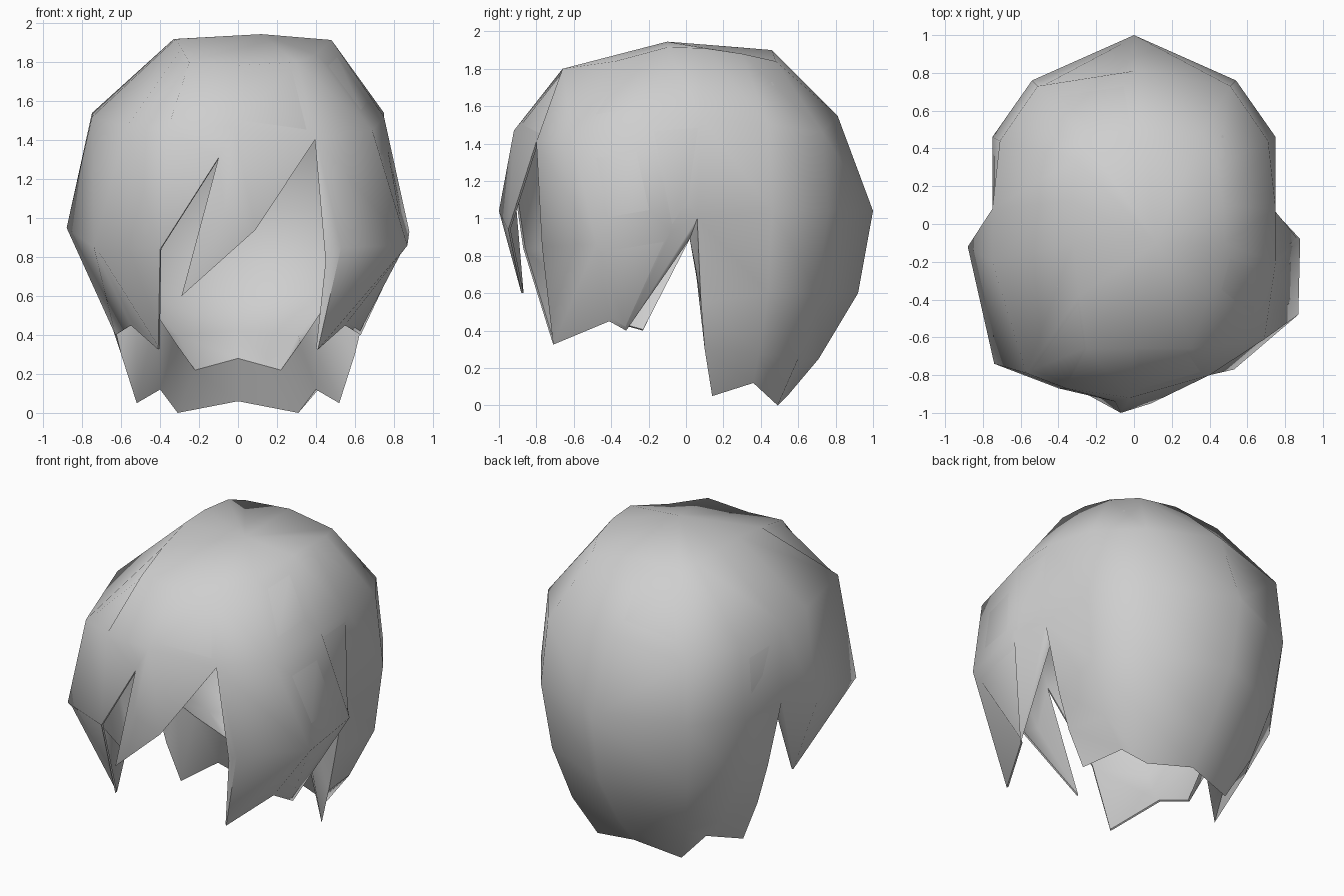
import bpy, bmesh, math

if "Cube" in bpy.data.objects:
    bpy.data.objects.remove(bpy.data.objects["Cube"], do_unlink=True)

grey = bpy.data.materials.new("light_grey")
grey.use_nodes = True
grey.diffuse_color = (0.62, 0.62, 0.62, 1)
grey.node_tree.nodes["Principled BSDF"].inputs["Base Color"].default_value = (0.62, 0.62, 0.62, 1)

bm = bmesh.new()
P = {}


def point(name, x, y, z):
    P[name] = bm.verts.new((x, y, z))


def pair(name, x, y, z):
    """A point on each side: suffix L is +x, suffix R is -x."""
    point(name + "L", x, y, z)
    point(name + "R", -x, y, z)


def face(names):
    bm.faces.new([P[n] for n in names.split()])


def both(names):
    """The same face on each side; '*' stands for the side letter."""
    face(names.replace("*", "L"))
    face(" ".join(reversed(names.replace("*", "R").split())))


# Columns run from the fringe (a) past the ear (d) to the back (f); rows run down
crown_left = [(.30, -.66, 1.80), (.40, -.38, 1.84), (.48, -.10, 1.915),
              (.47, .10, 1.91), (.44, .30, 1.88), (.36, .48, 1.84)]
crown_right = [(-.25, -.66, 1.80), (-.29, -.38, 1.87), (-.32, -.10, 1.92),
               (-.33, .12, 1.92), (-.31, .34, 1.91), (-.27, .46, 1.87)]
upper = {"c": (.75, -.20, 1.52), "d": (.75, .08, 1.54),
         "e": (.71, .44, 1.50), "f": (.51, .73, 1.46)}
back = {"d": [(.75, .06, 1.0), (.66, .08, .55), (.60, .10, .30), (.52, .14, .05)],
        "e": [(.75, .46, 1.04), (.70, .44, .60), (.55, .39, .28), (.40, .36, .12)],
        "f": [(.54, .76, 1.04), (.50, .70, .60), (.42, .60, .25), (.31, .49, 0)]}
spine = [(.06, .46, 1.90), (0, .81, 1.55), (0, 1, 1.04),
         (0, .92, .60), (0, .71, .25), (0, .55, .06)]

for k, left, right in zip("abcdef", crown_left, crown_right):
    point(k + "0L", *left)
    point(k + "0R", *right)
for k, p in upper.items():
    pair(k + "1", *p)
for k, col in back.items():
    for i, p in enumerate(col):
        pair(k + str(i + 2), *p)
point("top", .12, -.10, 1.945)
for i, p in enumerate(spine):
    point("g" + str(i), *p)

# Fringe and front lock points, which differ from side to side
point("front0", 0, -.66, 1.785)
point("front1", -.02, -.92, 1.47)
point("a1L", .40, -.80, 1.41)
point("a1R", -.36, -.87, 1.46)
point("b1L", .69, -.61, 1.45)
point("b1R", -.57, -.79, 1.47)
point("a2L", .53, -.77, .85)
point("a2R", -.40, -.87, .84)
point("b2L", .87, -.48, .86)
point("b2R", -.74, -.74, .85)
point("c2L", .88, -.08, .93)
point("c2R", -.88, -.12, .95)
point("sideL", .63, -.32, .40)
point("sideR", -.63, -.23, .40)
pair("valley", .55, -.41, .45)
pair("lock", .41, -.71, .325)
point("notch", -.10, -.94, 1.31)
point("fringe_mid", -.07, -1.0, 1.04)
point("fringe_edge", .09, -.95, .94)
point("fringe_tip", -.29, -.88, .60)

# Crown cap
both("top front0 a0*")
for k, n in zip("abcde", "bcdef"):
    both(f"top {k}0* {n}0*")
both("top f0* g0")

# Dome bands
both("front0 front1 a1* a0*")
for r in (0, 1):
    for k, n in zip("abcde", "bcdef"):
        both(f"{k}{r}* {k}{r+1}* {n}{r+1}* {n}{r}*")
    both(f"f{r}* f{r+1}* g{r+1} g{r}")

# Back hair down to the nape
for r in (2, 3, 4):
    for k, n in zip("de", "ef"):
        both(f"{k}{r}* {k}{r+1}* {n}{r+1}* {n}{r}*")
    both(f"f{r}* f{r+1}* g{r+1} g{r}")

# Side locks in front of the ears
both("d2* c2* side*")
both("c2* b2* valley* side*")
both("b2* a2* lock* valley*")

# Swept fringe
face("front1 fringe_mid fringe_edge a1L")
face("fringe_mid fringe_tip fringe_edge")
face("notch fringe_tip fringe_mid")
face("front1 notch fringe_mid")
face("front1 a1R notch")
face("a1R a2R notch")

bmesh.ops.recalc_face_normals(bm, faces=bm.faces)
bm.normal_update()
if P["top"].normal.z < 0:
    bmesh.ops.reverse_faces(bm, faces=bm.faces)
    bm.normal_update()

# Lining: hugs the hair, but ends higher than the outer hem at the nape and ears
lining_hem = {"g5": (0, .45, .28), "g4": (0, .64, .42),
              "f5": (.22, .40, .22), "f4": (.31, .54, .40),
              "e5": (.32, .28, .36), "e4": (.46, .35, .45),
              "d5": (.42, .14, .51), "d4": (.52, .09, .60),
              "d3": (.60, .05, .74), "d2": (.68, .02, .89)}
outer_faces = list(bm.faces)
rim_edges = [e for e in bm.edges if e.is_boundary]
inner = {v: bm.verts.new(v.co - v.normal * 0.012) for v in list(bm.verts)}
for name, (x, y, z) in lining_hem.items():
    if name in P:
        inner[P[name]].co = (x, y, z)
    else:
        inner[P[name + "L"]].co = (x, y, z)
        inner[P[name + "R"]].co = (-x, y, z)
inner[P["a2L"]].co = (.45, -.74, .78)
for f in outer_faces:
    bm.faces.new([inner[v] for v in reversed(f.verts)])
for e in rim_edges:
    u, v = e.verts
    bm.faces.new((u, v, inner[v], inner[u]))
bmesh.ops.recalc_face_normals(bm, faces=bm.faces)

mesh = bpy.data.meshes.new("hair")
bm.to_mesh(mesh)
bm.free()
mesh.materials.append(grey)
hair = bpy.data.objects.new("hair", mesh)
bpy.context.collection.objects.link(hair)

bpy.ops.object.select_all(action='DESELECT')
hair.select_set(True)
bpy.context.view_layer.objects.active = hair
bpy.ops.object.shade_smooth_by_angle(angle=math.radians(62))
